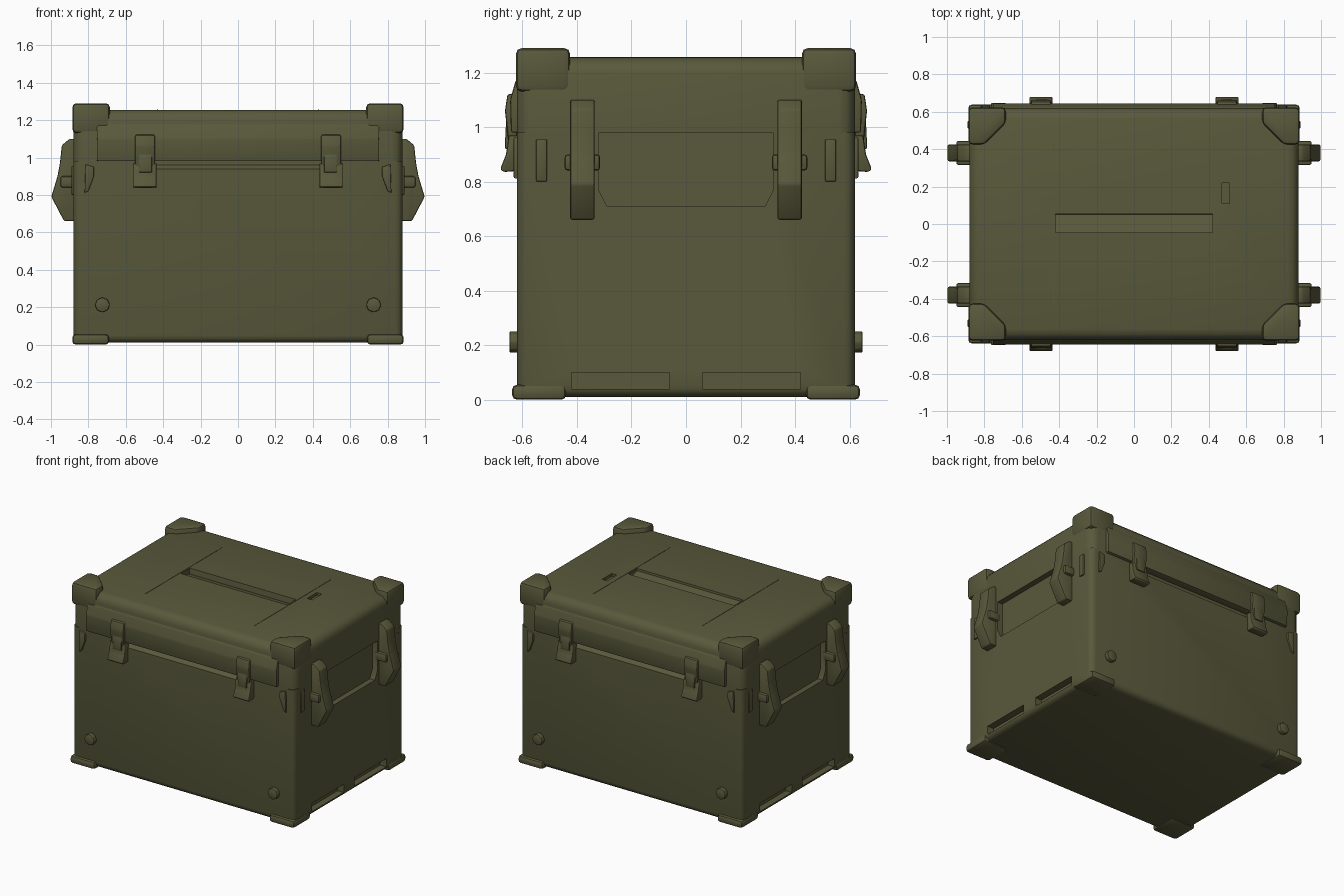
import bpy, bmesh, math
from mathutils import Vector

if "Cube" in bpy.data.objects:
    bpy.data.objects.remove(bpy.data.objects["Cube"], do_unlink=True)

olive = bpy.data.materials.new("olive_green")
olive.use_nodes = True
COLOR = (0.1, 0.1, 0.045, 1)
olive.diffuse_color = COLOR
olive.node_tree.nodes["Principled BSDF"].inputs["Base Color"].default_value = COLOR


def apply(obj, mod):
    bpy.ops.object.select_all(action="DESELECT")
    bpy.context.view_layer.objects.active = obj
    obj.select_set(True)
    bpy.ops.object.modifier_apply(modifier=mod.name)


def prism(name, pts, axis, lo, hi, bevel=0, mirror="XY", segments=2, where=None):
    """Extrude an outline along an axis, round chosen edges, mirror across the centre."""
    place = {"X": lambda a, b, t: (t, a, b),
             "Y": lambda a, b, t: (a, t, b),
             "Z": lambda a, b, t: (a, b, t)}[axis]
    bm = bmesh.new()
    ends = [[bm.verts.new(place(a, b, t)) for a, b in pts] for t in (lo, hi)]
    bm.faces.new(ends[0])
    bm.faces.new(ends[1][::-1])
    n = len(pts)
    for i in range(n):
        j = (i + 1) % n
        bm.faces.new((ends[0][j], ends[0][i], ends[1][i], ends[1][j]))
    bmesh.ops.recalc_face_normals(bm, faces=bm.faces)
    if bevel:
        edges = [e for e in bm.edges if where is None or where(e)]
        bmesh.ops.bevel(bm, geom=edges, offset=bevel, segments=segments,
                        profile=0.5, affect="EDGES", clamp_overlap=True)
    mesh = bpy.data.meshes.new(name)
    bm.to_mesh(mesh)
    bm.free()
    mesh.materials.append(olive)
    obj = bpy.data.objects.new(name, mesh)
    bpy.context.collection.objects.link(obj)
    if mirror:
        mod = obj.modifiers.new("mirror", "MIRROR")
        mod.use_axis = ["X" in mirror, "Y" in mirror, False]
        mod.use_clip = False
        mod.use_mirror_merge = False
        apply(obj, mod)
    return obj


def rect(a0, a1, b0, b1):
    return [(a0, b0), (a1, b0), (a1, b1), (a0, b1)]


def cut(target, cutter):
    cutter.hide_render = True
    mod = target.modifiers.new("cut", "BOOLEAN")
    mod.operation = "DIFFERENCE"
    mod.solver = "EXACT"
    mod.object = cutter
    apply(target, mod)
    bpy.data.objects.remove(cutter, do_unlink=True)


def edge_above(z):
    return lambda e: max(v.co.z for v in e.verts) > z


def edge_below(z):
    return lambda e: min(v.co.z for v in e.verts) < z


# Main shell and lid
outline = rect(-0.88, 0.88, -0.62, 0.62)
body = prism("case_body", outline, "Z", 0.01, 0.98, 0.04, "", 3, edge_below(0.5))
lid = prism("case_lid", outline, "Z", 0.98, 1.255, 0.06, "", 3, edge_above(1.1))

# Side handle recesses, lift pockets and the slots under the lid
cut(body, prism("handle_recess", [(-0.32, 1.05), (-0.32, 0.77), (-0.29, 0.71),
                (0.29, 0.71), (0.32, 0.77), (0.32, 1.05)], "X", 0.84, 1.0, mirror="X"))
cut(body, prism("lift_pocket", rect(0.06, 0.42, 0.04, 0.1), "X", 0.83, 1.0))
cut(body, prism("lid_slot", [(0.59, 1.0), (0.59, 0.96), (0.7, 0.88), (0.7, 1.0)],
                "X", -0.45, 0.45, mirror="Y"))

# Grip groove on the lid
cut(lid, prism("grip_groove", [(-0.05, 1.3), (-0.045, 1.24), (0.05, 1.215), (0.06, 1.3)],
               "X", -0.42, 0.42, mirror=""))
cut(lid, prism("groove_notch", rect(0.47, 0.51, 0.11, 0.22), "Z", 1.235, 1.3, mirror=""))

# Raised lid skirts, front and back
prism("lid_skirt", [(0.55, 0.98), (0.642, 0.98), (0.645, 1.1), (0.625, 1.17),
                    (0.58, 1.225), (0.55, 1.225)], "X", -0.755, 0.755, 0.008, "Y")

# Corner guards and feet
prism("corner_guard", [(0.8, 0.425), (0.886, 0.425), (0.886, 0.624), (0.685, 0.624),
                       (0.685, 0.54)], "Z", 1.13, 1.29, 0.022)
prism("corner_foot", rect(0.69, 0.886, 0.44, 0.638), "Z", 0, 0.055, 0.018)

# Latches: hook plate above, lever below
prism("latch_hook", [(0.62, 1.125), (0.655, 1.12), (0.664, 1.06), (0.652, 0.95),
                     (0.62, 0.95)], "X", 0.445, 0.55, 0.008)
prism("latch_strap", [(0.61, 1.02), (0.66, 1.02), (0.665, 0.92), (0.61, 0.92)],
      "X", 0.46, 0.53, 0.006)
prism("latch_lever", [(0.61, 0.97), (0.65, 0.97), (0.66, 0.9), (0.682, 0.845),
                      (0.67, 0.835), (0.61, 0.84)], "X", 0.435, 0.56, 0.008)

# Side carrying brackets, with undercut lower ends
prism("handle_bracket", [(0.86, 1.1), (0.9, 1.1), (0.942, 1.065), (0.952, 0.97), (0.965, 0.9),
                         (0.998, 0.79), (0.93, 0.66), (0.86, 0.66)], "Y", 0.335, 0.425, 0.008)
prism("bracket_pin", rect(0.86, 0.95, 0.84, 0.9), "Y", 0.315, 0.445, 0.012)

# Small pads beside the corners
prism("front_pad", [(0.77, 0.9), (0.77, 0.95), (0.815, 0.965), (0.82, 0.81), (0.8, 0.82)],
      "Y", 0.61, 0.632, 0.005)
prism("side_pad", rect(0.51, 0.55, 0.8, 0.955), "X", 0.87, 0.89, 0.005)

# Round bumpers near the base
bumper = [(0.725 + 0.04 * math.cos(i * math.pi / 4), 0.212 + 0.04 * math.sin(i * math.pi / 4))
          for i in range(8)]
prism("bumper", bumper, "Y", 0.61, 0.648, 0.006)

# Thin seam strips on the lid
for i, (x, y0, y1) in enumerate([(-0.43, -0.43, 0.43), (0.43, -0.43, 0.43)]):
    prism(f"lid_seam_{i + 1}", rect(x - 0.003, x + 0.003, y0, y1), "Z", 1.25, 1.257, mirror="")

for obj in bpy.context.collection.objects:
    if obj.type == "MESH" and obj.data.materials and obj.data.materials[0] == olive:
        bpy.ops.object.select_all(action="DESELECT")
        obj.select_set(True)
        bpy.context.view_layer.objects.active = obj
        bpy.ops.object.shade_smooth_by_angle(angle=math.radians(32))
